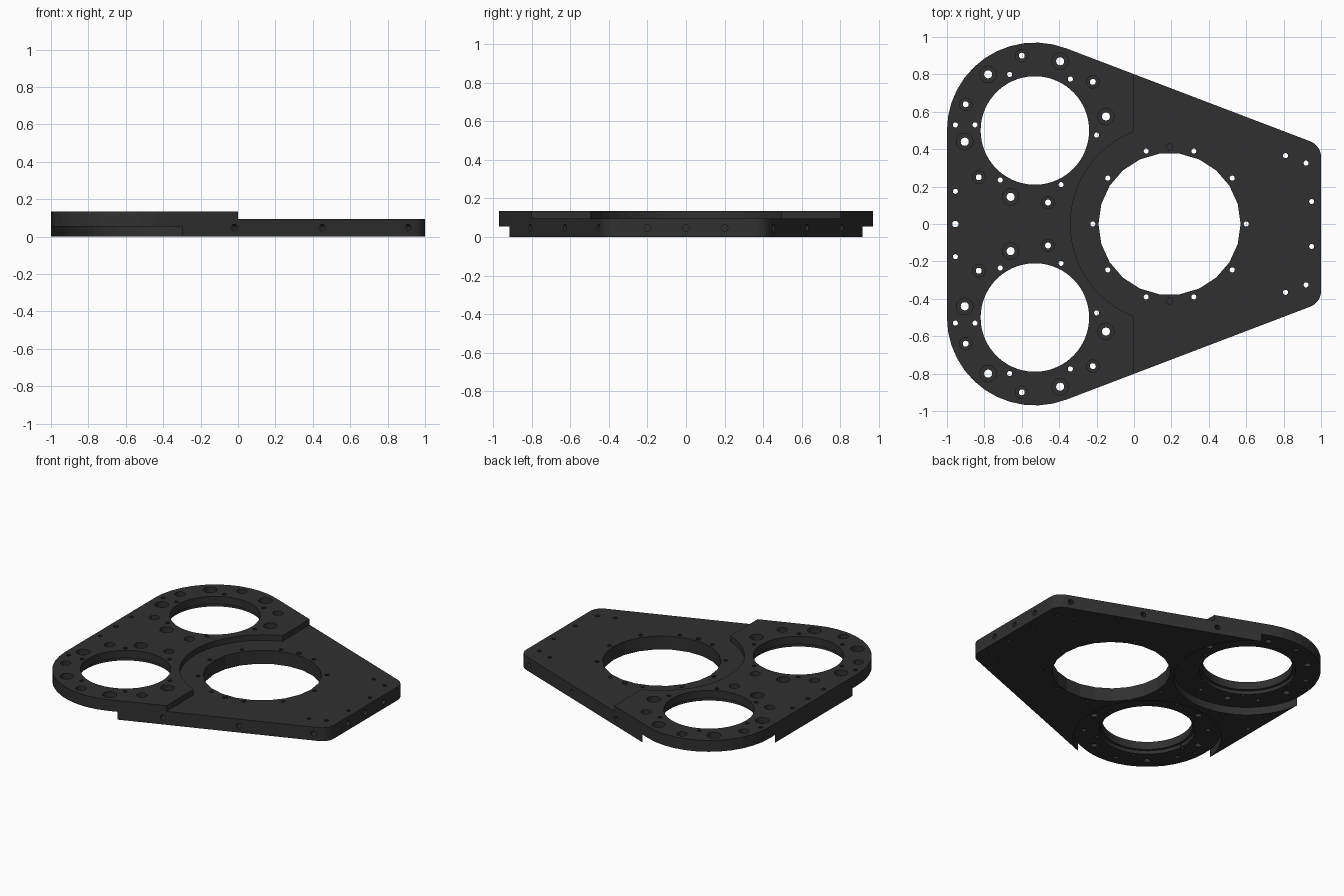
import bpy, bmesh, math
from mathutils import Matrix, Vector

if "Cube" in bpy.data.objects:
    bpy.data.objects.remove(bpy.data.objects["Cube"])

DARK = bpy.data.materials.new("dark_anodised")
DARK.diffuse_color = (0.03, 0.03, 0.03, 1)
DARK.use_nodes = True
DARK.node_tree.nodes["Principled BSDF"].inputs["Base Color"].default_value = DARK.diffuse_color


def arc(cx, cy, r, a0, a1, n):
    return [(cx + r * math.cos(math.radians(a0 + (a1 - a0) * i / n)),
             cy + r * math.sin(math.radians(a0 + (a1 - a0) * i / n))) for i in range(n + 1)]


def prism(bm, pts, z0, z1):
    lo = [bm.verts.new((x, y, z0)) for x, y in pts]
    hi = [bm.verts.new((x, y, z1)) for x, y in pts]
    n = len(pts)
    bm.faces.new(lo[::-1])
    bm.faces.new(hi)
    for i in range(n):
        j = (i + 1) % n
        bm.faces.new((lo[i], lo[j], hi[j], hi[i]))


def lathe(bm, profile, mat, n):
    """Closed stepped cylinder from (radius, height) pairs, bottom to top."""
    rings = [[bm.verts.new(mat @ Vector((r * math.cos(2 * math.pi * i / n),
                                         r * math.sin(2 * math.pi * i / n), z)))
              for i in range(n)] for r, z in profile]
    bm.faces.new(rings[0][::-1])
    bm.faces.new(rings[-1])
    for a, b in zip(rings, rings[1:]):
        for i in range(n):
            j = (i + 1) % n
            bm.faces.new((a[i], a[j], b[j], b[i]))


def finish(bm, name):
    bmesh.ops.recalc_face_normals(bm, faces=bm.faces)
    me = bpy.data.meshes.new(name)
    bm.to_mesh(me)
    bm.free()
    ob = bpy.data.objects.new(name, me)
    bpy.context.collection.objects.link(ob)
    return ob


def cut(ob, bm, name):
    cutter = finish(bm, name)
    cutter.hide_render = True
    mod = ob.modifiers.new(name, 'BOOLEAN')
    mod.operation, mod.solver, mod.object = 'DIFFERENCE', 'EXACT', cutter
    bpy.context.view_layer.objects.active = ob
    bpy.ops.object.modifier_apply(modifier=name)
    bpy.data.objects.remove(cutter)


def at(x, y, z=0):
    return Matrix.Translation((x, y, z))


# Plate outline: two large round lobes tapering to a narrow end
SLANT = 69.2
half = arc(0.91, 0.358, 0.09, 0, SLANT, 6) + arc(-0.53, 0.5, 0.47, SLANT, 180, 12)
outline = half + [(x, -y) for x, y in reversed(half)]
bm = bmesh.new()
prism(bm, outline, 0, 0.135)
plate = finish(bm, "mounting_plate")
plate.data.materials.append(DARK)

# Lowered deck on the narrow end, following a curve round the big opening
bm = bmesh.new()
a = math.degrees(math.acos(-0.19 / 0.53))
prism(bm, arc(0.19, 0, 0.53, a, 360 - a, 20) +
      [(0, -1.2), (1.2, -1.2), (1.2, 1.2), (0, 1.2)], 0.095, 0.3)
cut(plate, bm, "deck_step")

# Lobe openings with wide recess underneath, and the big opening
bm = bmesh.new()
for s in (1, -1):
    lathe(bm, [(0.475, -0.1), (0.475, 0.055), (0.308, 0.055), (0.308, 0.08),
               (0.29, 0.08), (0.29, 0.3)], at(-0.53, 0.5 * s), 66)
lathe(bm, [(0.38, -0.1), (0.38, 0.3)], at(0.19, 0), 22)
cut(plate, bm, "openings")

# Bolt holes, mirrored front to back
counterbored = {
    (0.045, 0.022): [(-0.78, 0.80), (-0.395, 0.87), (-0.15, 0.575), (-0.905, 0.44), (-0.66, 0.145)],
    (0.034, 0.016): [(-0.6, 0.9), (-0.22, 0.76), (-0.9, 0.64), (-0.83, 0.25), (-0.46, 0.115)],
}
small = [(-0.665, 0.8), (-0.34, 0.775), (-0.2, 0.475), (-0.85, 0.53), (-0.715, 0.235), (-0.39, 0.21),
         (-0.955, 0.53), (-0.955, 0.175), (0.065, 0.39), (-0.14, 0.245), (0.32, 0.39), (0.525, 0.245),
         (0.81, 0.365), (0.92, 0.325), (0.95, 0.12)]
bm = bmesh.new()
for s in (1, -1):
    for (big, r), places in counterbored.items():
        for x, y in places:
            lathe(bm, [(r, -0.1), (r, 0.095), (big, 0.095), (big, 0.3)], at(x, y * s), 12)
    for x, y in small:
        lathe(bm, [(0.014, -0.1), (0.014, 0.3)], at(x, y * s), 10)
    lathe(bm, [(0.018, 0.04), (0.018, 0.3)], at(0.19, 0.41 * s), 10)
for x, r in ((-0.955, 0.018), (-0.22, 0.014), (0.6, 0.014)):
    lathe(bm, [(r, -0.1), (r, 0.3)], at(x, 0), 10)
cut(plate, bm, "bolt_holes")

# Blind tapped holes in the slanted edges and narrow end
bm = bmesh.new()
for s in (1, -1):
    for x in (-0.02, 0.45, 0.91):
        turn = Matrix.Rotation(math.radians(SLANT * s), 4, 'Z') @ Matrix.Rotation(math.pi / 2, 4, 'Y')
        lathe(bm, [(0.018, -0.06), (0.018, 0.05)], at(x, (0.801 - 0.38 * x) * s, 0.048) @ turn, 12)
for y in (-0.2, 0, 0.2):
    lathe(bm, [(0.018, -0.035), (0.018, 0.05)],
          at(1, y, 0.048) @ Matrix.Rotation(math.pi / 2, 4, 'Y'), 12)
cut(plate, bm, "edge_holes")
